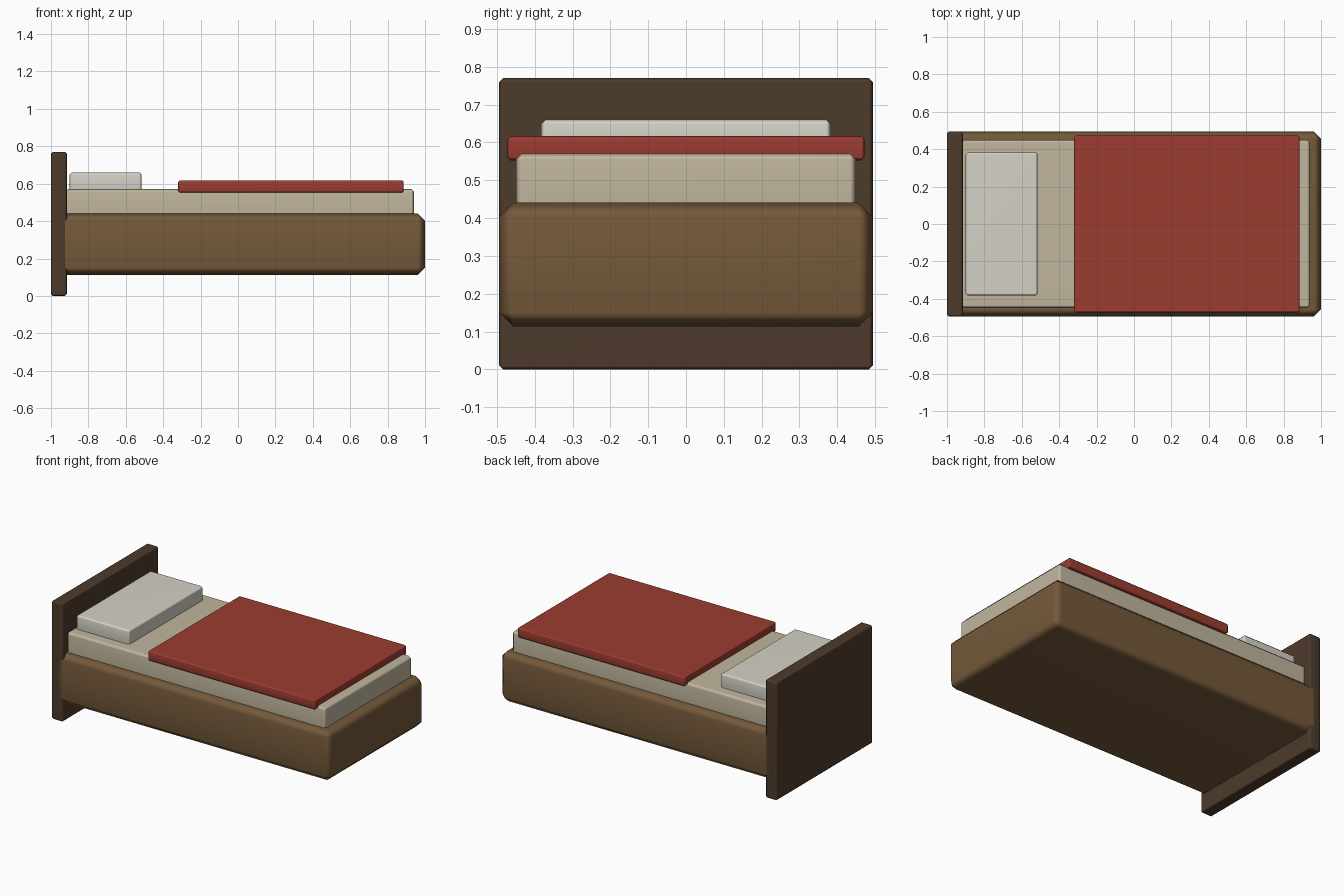
import bpy

if "Cube" in bpy.data.objects:
    bpy.data.objects.remove(bpy.data.objects["Cube"])


def material(name, rgb):
    mat = bpy.data.materials.new(name)
    mat.diffuse_color = (*rgb, 1.0)
    mat.use_nodes = True
    mat.node_tree.nodes["Principled BSDF"].inputs["Base Color"].default_value = mat.diffuse_color
    return mat


def block(name, x, y_half, z, bevel, mat):
    """Chamfered box spanning x, +-y_half and z."""
    bpy.ops.mesh.primitive_cube_add(size=1)
    ob = bpy.context.object
    ob.name = ob.data.name = name
    size = (x[1] - x[0], 2 * y_half, z[1] - z[0])
    centre = ((x[0] + x[1]) / 2, 0, (z[0] + z[1]) / 2)
    for v in ob.data.vertices:
        v.co = [c * s for c, s in zip(v.co, size)]
    ob.location = centre
    ob.data.materials.append(mat)
    ob.data.shade_smooth()
    mod = ob.modifiers.new("Chamfer", 'BEVEL')
    mod.width = bevel
    mod.segments = 1
    # Keeps the big faces flat while the chamfers shade softly
    ob.modifiers.new("Flat faces", 'WEIGHTED_NORMAL')
    return ob


dark_wood = material("dark_wood", (0.075, 0.043, 0.025))
wood = material("wood", (0.175, 0.100, 0.042))
sheet = material("sheet", (0.53, 0.47, 0.34))
linen = material("linen", (0.66, 0.64, 0.57))
red = material("red_cloth", (0.33, 0.045, 0.030))

# Wooden frame and headboard
block("headboard", (-1.0, -0.915), 0.494, (0.0, 0.77), 0.01, dark_wood)
block("bed_frame", (-0.98, 1.0), 0.494, (0.113, 0.441), 0.038, wood)

# Bedding
block("mattress", (-0.923, 0.942), 0.45, (0.38, 0.571), 0.016, sheet)
block("pillow", (-0.9, -0.515), 0.383, (0.55, 0.661), 0.012, linen)
block("blanket", (-0.32, 0.885), 0.472, (0.553, 0.617), 0.008, red)
